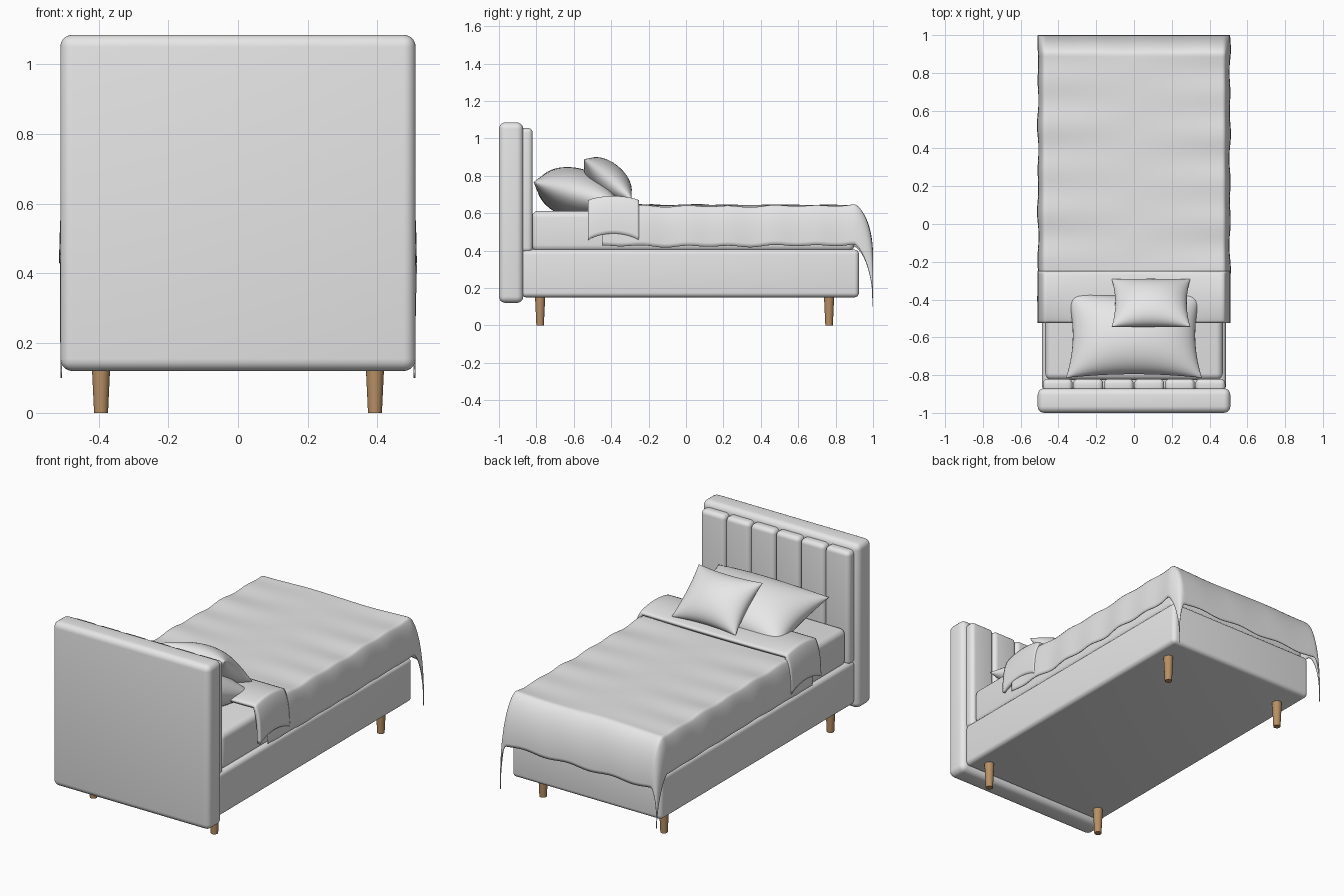
import bpy, bmesh, math
from mathutils import Matrix

if "Cube" in bpy.data.objects:
    bpy.data.objects.remove(bpy.data.objects["Cube"])


def material(name, rgb):
    m = bpy.data.materials.new(name)
    m.diffuse_color = (*rgb, 1)
    m.use_nodes = True
    m.node_tree.nodes["Principled BSDF"].inputs["Base Color"].default_value = m.diffuse_color
    return m


FABRIC = material("light grey fabric", (0.8, 0.8, 0.8))
WOOD = material("brown wood", (0.48, 0.28, 0.13))


def finish(bm, name, mat, angle=40):
    bmesh.ops.recalc_face_normals(bm, faces=bm.faces)
    me = bpy.data.meshes.new(name)
    bm.to_mesh(me)
    bm.free()
    ob = bpy.data.objects.new(name, me)
    bpy.context.collection.objects.link(ob)
    me.materials.append(mat)
    bpy.ops.object.select_all(action='DESELECT')
    ob.select_set(True)
    bpy.context.view_layer.objects.active = ob
    bpy.ops.object.shade_smooth_by_angle(angle=math.radians(angle))
    return ob


def rounded_box(name, lo, hi, radius):
    bm = bmesh.new()
    bmesh.ops.create_cube(bm, size=1)
    for v in bm.verts:
        v.co = [(a + b) / 2 + c * (b - a) for a, b, c in zip(lo, hi, v.co)]
    bmesh.ops.bevel(bm, geom=bm.edges[:], offset=radius, segments=5,
                    profile=0.5, affect='EDGES')
    return finish(bm, name, FABRIC)


def sheet(name, nu, nv, func, thickness):
    """Cloth from a function of u in -1..1 (across) and v in 0..1 (along)."""
    bm = bmesh.new()
    g = [[bm.verts.new(func(2 * i / nu - 1, j / nv)) for i in range(nu + 1)]
         for j in range(nv + 1)]
    for j in range(nv):
        for i in range(nu):
            bm.faces.new((g[j][i], g[j][i + 1], g[j + 1][i + 1], g[j + 1][i]))
    ob = finish(bm, name, FABRIC, 60)
    # make sure the top faces up so the thickness goes inward
    if ob.data.polygons[nu // 2].normal.z < 0:
        ob.data.flip_normals()
    s = ob.modifiers.new("thickness", 'SOLIDIFY')
    s.thickness = thickness
    s.offset = -1
    return ob


def pillow(name, a, b, h, pinch, centre, tilt, n=28):
    bm = bmesh.new()
    for side in (1, -1):
        g = []
        for j in range(n + 1):
            row = []
            for i in range(n + 1):
                u = math.sin((i / n - 0.5) * math.pi)
                v = math.sin((j / n - 0.5) * math.pi)
                t = max(0, (1 - u * u) * (1 - v * v)) ** 0.5
                row.append(bm.verts.new((a * u * (1 - pinch * (1 - v * v)),
                                         b * v * (1 - pinch * (1 - u * u)),
                                         side * h * t)))
            g.append(row)
        for j in range(n):
            for i in range(n):
                bm.faces.new((g[j][i], g[j][i + 1], g[j + 1][i + 1], g[j + 1][i]))
    bmesh.ops.remove_doubles(bm, verts=bm.verts, dist=1e-5)
    bm.transform(Matrix.Translation(centre) @ Matrix.Rotation(math.radians(tilt), 4, 'X'))
    finish(bm, name, FABRIC, 50)


# Headboard with six padded channels
rounded_box("headboard", (-0.51, -1.0, 0.12), (0.51, -0.87, 1.085), 0.035)
for k in range(6):
    x = -0.485 + k * 0.1617
    rounded_box(f"headboard_channel_{k + 1}", (x + 0.002, -0.89, 0.39),
                (x + 0.1597, -0.82, 1.055), 0.025)

# Base and mattress
rounded_box("bed_base", (-0.487, -0.88, 0.15), (0.487, 0.925, 0.405), 0.025)
rounded_box("mattress", (-0.47, -0.825, 0.395), (0.47, 0.9, 0.612), 0.035)

# Tapered legs
for sx in (-1, 1):
    for y, row in ((-0.78, "headboard"), (0.765, "foot")):
        bm = bmesh.new()
        bmesh.ops.create_cone(bm, cap_ends=True, segments=24, radius1=0.02,
                              radius2=0.028, depth=0.17)
        bm.transform(Matrix.Translation((sx * 0.393, y, 0.085)))
        finish(bm, f"{row}_leg_{'right' if sx > 0 else 'left'}", WOOD)


def side_drape(u, flat=0.7):
    """Returns x fraction over the flat part and drop amount 0..1."""
    s = 1 if u > 0 else -1
    t = max(0, (abs(u) - flat) / (1 - flat))
    if t == 0:
        return 0.475 * u / flat, 0
    return s * (0.475 + 0.034 * (1 - (1 - t) ** 2.5)), t


# Blanket draped over the sides and foot, with hanging corners
def blanket_point(u, v):
    x, tu = side_drape(u)
    flat = 0.8
    tv = max(0, (v - flat) / (1 - flat))
    y = -0.45 + 1.35 * min(1, v / flat) + 0.1 * (1 - (1 - tv) ** 2)
    z = 0.645 - 0.215 * tu ** 1.35 - 0.28 * tv ** 1.4 - 0.05 * tu * tv
    wave = math.sin(y * 27 + 1.5 * (x > 0)) + 0.6 * math.sin(y * 15)
    calm = 1 - tv
    z += 0.004 * calm * (wave * abs(x) * 2 + math.sin(9 * x + 3 * y) - 1)
    z += 0.006 * tv * (1 - tu) * math.sin(x * 22)
    x += 0.003 * calm * tu * wave * (1 if x > 0 else -1)
    return x, y, z


sheet("blanket", 90, 110, blanket_point, 0.005)


# Turned-back fold of the blanket
def fold_point(u, v):
    x, tu = side_drape(u)
    y = -0.525 + 0.275 * v
    bump = math.sin(math.pi * v) ** 0.7
    z = 0.668 + (0.012 + 0.024 * abs(u) ** 2) * bump - 0.215 * tu ** 1.2
    z += 0.01 * (1 - abs(2 * v - 1)) * tu * 0.2
    x += 0.003 * (1 if x > 0 else -1) * tu
    return x, y, z


sheet("blanket_fold", 80, 20, fold_point, 0.02)

# Pillows
pillow("large_pillow", 0.36, 0.235, 0.135, 0.1, (0, -0.588, 0.705), -15)
pillow("small_pillow", 0.208, 0.165, 0.088, 0.09, (0.09, -0.418, 0.782), -40)
